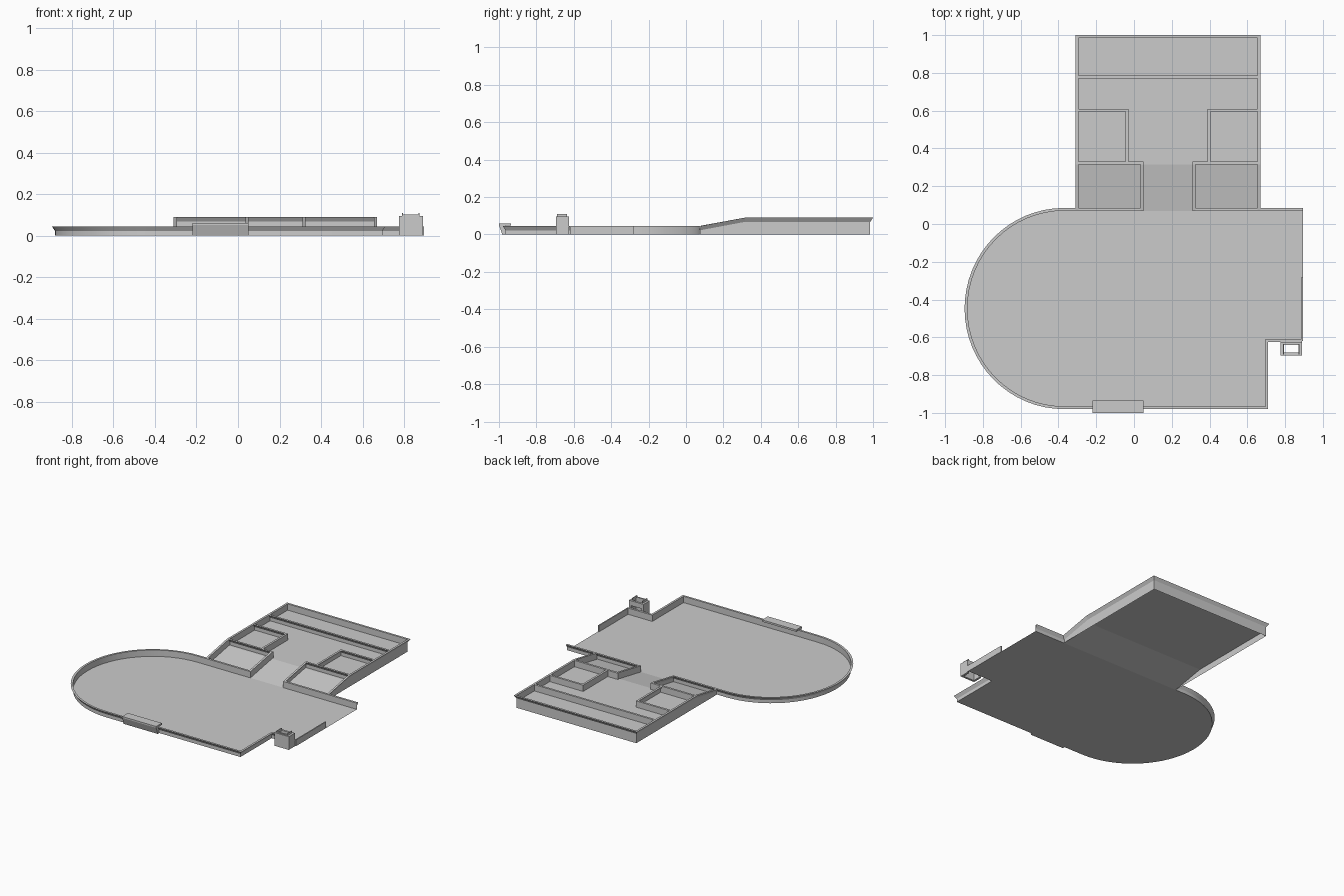
import bpy, math
from mathutils import Vector

if "Cube" in bpy.data.objects:
    bpy.data.objects.remove(bpy.data.objects["Cube"])

H, W = 0.045, 0.015      # wall height above floor, rim width
MID = 0.18               # x of the annex mirror line


def make(name, verts, faces, smooth=False):
    me = bpy.data.meshes.new(name)
    me.from_pydata(verts, [], faces)
    me.update()
    ob = bpy.data.objects.new(name, me)
    bpy.context.collection.objects.link(ob)
    if smooth:
        bpy.context.view_layer.objects.active = ob
        ob.select_set(True)
        bpy.ops.object.shade_smooth_by_angle(angle=math.radians(30))
        ob.select_set(False)
    return ob


def floor_z(y):
    return 0.045 * min(1, max(0, (y - 0.075) / 0.24))


def wall(name, pts, skirt=True, smooth=False):
    """Thin wall along a path; its rim flares out to the left of travel."""
    p = [Vector(q) for q in pts]
    verts, faces = [], []
    for i, q in enumerate(p):
        dirs = []
        if i > 0:
            dirs.append((q - p[i - 1]).normalized())
        if i < len(p) - 1:
            dirs.append((p[i + 1] - q).normalized())
        ns = [Vector((-d.y, d.x)) for d in dirs]
        m = sum(ns, Vector((0, 0))).normalized()
        o = q + m * (W / m.dot(ns[0]))
        f = floor_z(q.y)
        verts += [(q.x, q.y, 0 if skirt else f), (q.x, q.y, f + H / 2),
                  (q.x, q.y, f + H), (o.x, o.y, f + H)]
    for i in range(len(p) - 1):
        a, b = 4 * i, 4 * i + 4
        for s, t in ((0, 1), (1, 2), (2, 3), (3, 1)):
            faces.append((a + s, b + s, b + t, a + t))
    e = 4 * (len(p) - 1)
    faces += [(1, 2, 3), (e + 3, e + 2, e + 1)]
    return make(name, verts, faces, smooth)


def box(name, x0, x1, y0, y1, z0, z1):
    v = [(x, y, z) for z in (z0, z1) for x, y in ((x0, y0), (x1, y0), (x1, y1), (x0, y1))]
    return make(name, v, [(3, 2, 1, 0), (4, 5, 6, 7), (0, 1, 5, 4),
                          (1, 2, 6, 5), (2, 3, 7, 6), (3, 0, 4, 7)])


# Main hall: rounded left end, stepped right corner
N = 32
arc = [(-0.37 - 0.512 * math.sin(math.pi * i / N),
        -0.4475 - 0.5175 * math.cos(math.pi * i / N)) for i in range(N + 1)]
path = [(0.89, -0.61), (0.695, -0.61), (0.695, -0.965)] + arc + [(0.05, 0.07)]
wall("hall_wall", path, smooth=True)
wall("hall_back_wall", [(0.31, 0.07), (0.895, 0.07)])
box("hall_right_wall", 0.887, 0.895, -0.62, -0.28, 0, H)
outline = [(0.895, -0.61)] + path[1:-1] + [(0.895, 0.07)]
make("hall_floor", [(x, y, 0) for x, y in outline], [tuple(range(len(outline)))[::-1]])

# Raised annex: ramp, upper floor and outer wall
ys = (0.07, 0.315, 0.985)
make("annex_floor", [(x, y, floor_z(y)) for y in ys for x in (-0.295, 0.655)],
     [(0, 1, 3, 2), (2, 3, 5, 4)])
wall("annex_wall", [(-0.295, 0.075), (-0.295, 0.315), (-0.295, 0.985),
                    (0.655, 0.985), (0.655, 0.315), (0.655, 0.075)])
wall("annex_divider", [(0.655, 0.785), (-0.295, 0.785)], skirt=False)

# Pens on both sides of the ramp
pens = {"pen_wall": [(0.05, 0.07), (0.05, 0.315), (0.05, 0.33), (-0.03, 0.33),
                     (-0.03, 0.61), (-0.295, 0.61)],
        "pen_partition": [(-0.03, 0.33), (-0.295, 0.33)]}
for name, pts in pens.items():
    wall(name + "_left", pts, skirt=False)
    wall(name + "_right", [(2 * MID - x, y) for x, y in reversed(pts)], skirt=False)

# Front ledge, a profile extruded along x
prof = [(-1.0, 0.06), (-1.0, 0.05), (-0.982, 0), (-0.965, 0), (-0.965, 0.047),
        (-0.935, 0.047), (-0.935, 0.06)]
n = len(prof)
make("front_ledge", [(x, y, z) for x in (-0.22, 0.05) for y, z in prof],
     [tuple(range(n)), tuple(range(2 * n - 1, n - 1, -1))] +
     [(i, i + n, (i + 1) % n + n, (i + 1) % n) for i in range(n)])

# Small open shaft beside the stepped corner, doorway at its back
T = 0.095
box("shaft_front", 0.775, 0.89, -0.695, -0.68, 0, T)
box("shaft_left", 0.775, 0.79, -0.68, -0.625, 0, T)
box("shaft_right", 0.875, 0.89, -0.68, -0.625, 0, T)
box("shaft_lintel", 0.79, 0.875, -0.64, -0.625, 0.06, T)
for name, x in (("left", 0.79), ("right", 0.87)):
    box("shaft_post_" + name, x, x + 0.005, -0.69, -0.635, T, 0.11)
box("shaft_lip", 0.79, 0.875, -0.69, -0.68, T, 0.102)
